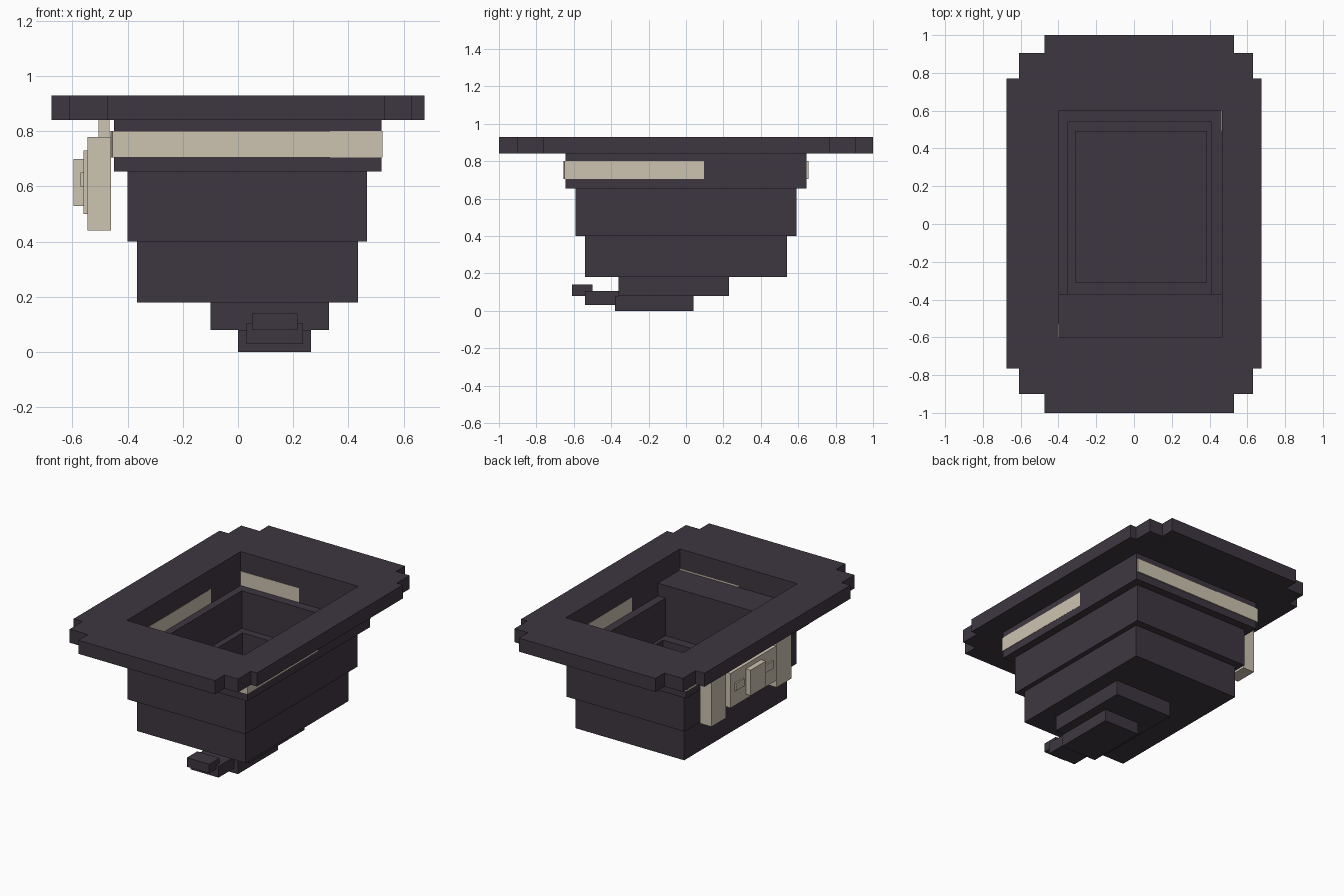
import bpy, bmesh, math

cube = bpy.data.objects.get("Cube")
if cube:
    bpy.data.objects.remove(cube, do_unlink=True)


def material(name, rgb):
    m = bpy.data.materials.new(name)
    m.use_nodes = True
    m.diffuse_color = (*rgb, 1)
    m.node_tree.nodes["Principled BSDF"].inputs["Base Color"].default_value = (*rgb, 1)
    return m


DARK = material("dark plum", (0.048, 0.038, 0.053))
CREAM = material("cream", (0.61, 0.55, 0.44))


def rect(x0, x1, y0, y1):
    return [(x0, y0), (x1, y0), (x1, y1), (x0, y1)]


def slab(name, loops, z0, z1, mat=DARK):
    """Extrude an outline, with any further loops as holes, from z0 to z1."""
    bm = bmesh.new()
    edges = []
    for loop in loops:
        vs = [bm.verts.new((x, y, z0)) for x, y in loop]
        edges += [bm.edges.new((a, b)) for a, b in zip(vs, vs[1:] + vs[:1])]
    if len(loops) == 1:
        bm.faces.new(vs)
    else:
        bmesh.ops.triangle_fill(bm, edges=edges, use_beauty=True, normal=(0, 0, 1))
    top = bmesh.ops.extrude_face_region(bm, geom=bm.faces[:], use_keep_orig=True)["geom"]
    for v in top:
        if isinstance(v, bmesh.types.BMVert):
            v.co.z = z1
    bmesh.ops.recalc_face_normals(bm, faces=bm.faces[:])
    me = bpy.data.meshes.new(name)
    bm.to_mesh(me)
    bm.free()
    me.materials.append(mat)
    ob = bpy.data.objects.new(name, me)
    bpy.context.collection.objects.link(ob)
    return ob


# Openings of the three nested levels
mouth = rect(-0.4, 0.465, -0.6, 0.6)
middle = rect(-0.35, 0.41, -0.37, 0.54)
well = rect(-0.31, 0.385, -0.31, 0.49)

# Rim with stepped corners
rim = [(-0.475, -1), (0.53, -1), (0.53, -0.9), (0.63, -0.9), (0.63, -0.765), (0.675, -0.765),
       (0.675, 0.77), (0.63, 0.77), (0.63, 0.905), (0.53, 0.905), (0.53, 1), (-0.475, 1),
       (-0.475, 0.905), (-0.61, 0.905), (-0.61, 0.77), (-0.675, 0.77),
       (-0.675, -0.765), (-0.61, -0.765), (-0.61, -0.9), (-0.475, -0.9)]
slab("rim", [rim, mouth], 0.84, 0.93)

# Stepped basin walls and the shelves inside them
slab("upper_wall", [rect(-0.45, 0.52, -0.645, 0.645), mouth], 0.655, 0.84)
slab("upper_shelf", [mouth, middle], 0.655, 0.705)
slab("front_ledge", [rect(-0.4, 0.465, -0.6, -0.37)], 0.7, 0.79)
slab("middle_wall", [rect(-0.4, 0.468, -0.59, 0.59), middle], 0.4, 0.655)
slab("middle_shelf", [middle, well], 0.4, 0.455)
slab("lower_wall", [rect(-0.365, 0.435, -0.54, 0.54), well], 0.18, 0.4)
slab("basin_floor", [well], 0.18, 0.23)

# Cream band, turned very slightly so it shows through the inner wall
band = slab("band", [rect(-0.491, 0.488, -0.652, 0.652), rect(-0.431, 0.432, -0.6, 0.6)],
            0.705, 0.8, CREAM)
band.location = (0.0325, 0, 0)
band.rotation_euler.z = math.radians(0.3)

# Foot and spout
slab("foot_upper", [rect(-0.1, 0.33, -0.36, 0.23)], 0.08, 0.18)
slab("foot_lower", [rect(0, 0.265, -0.38, 0.04)], 0, 0.08)
slab("spout_arm", [rect(0.03, 0.235, -0.54, -0.34)], 0.03, 0.105)
slab("spout_tip", [rect(0.05, 0.215, -0.61, -0.5)], 0.08, 0.14)

# Side fitting, symmetric about its own middle
mid = 0.09
slab("fitting_plate", [rect(-0.56, -0.47, mid - 0.24, mid + 0.24)], 0.5, 0.73, CREAM)
slab("fitting_block", [rect(-0.595, -0.55, mid - 0.08, mid + 0.08)], 0.53, 0.7, CREAM)
for side, label in ((-1, "front"), (1, "back")):
    def span(x0, x1, near, far):
        a, b = sorted((mid + side * near, mid + side * far))
        return [rect(x0, x1, a, b)]
    slab(label + "_post", span(-0.545, -0.46, 0.265, 0.42), 0.44, 0.78, CREAM)
    slab(label + "_hanger", span(-0.505, -0.465, 0.29, 0.395), 0.77, 0.84, CREAM)
    slab(label + "_knob", span(-0.57, -0.55, 0.11, 0.2), 0.6, 0.65, CREAM)
